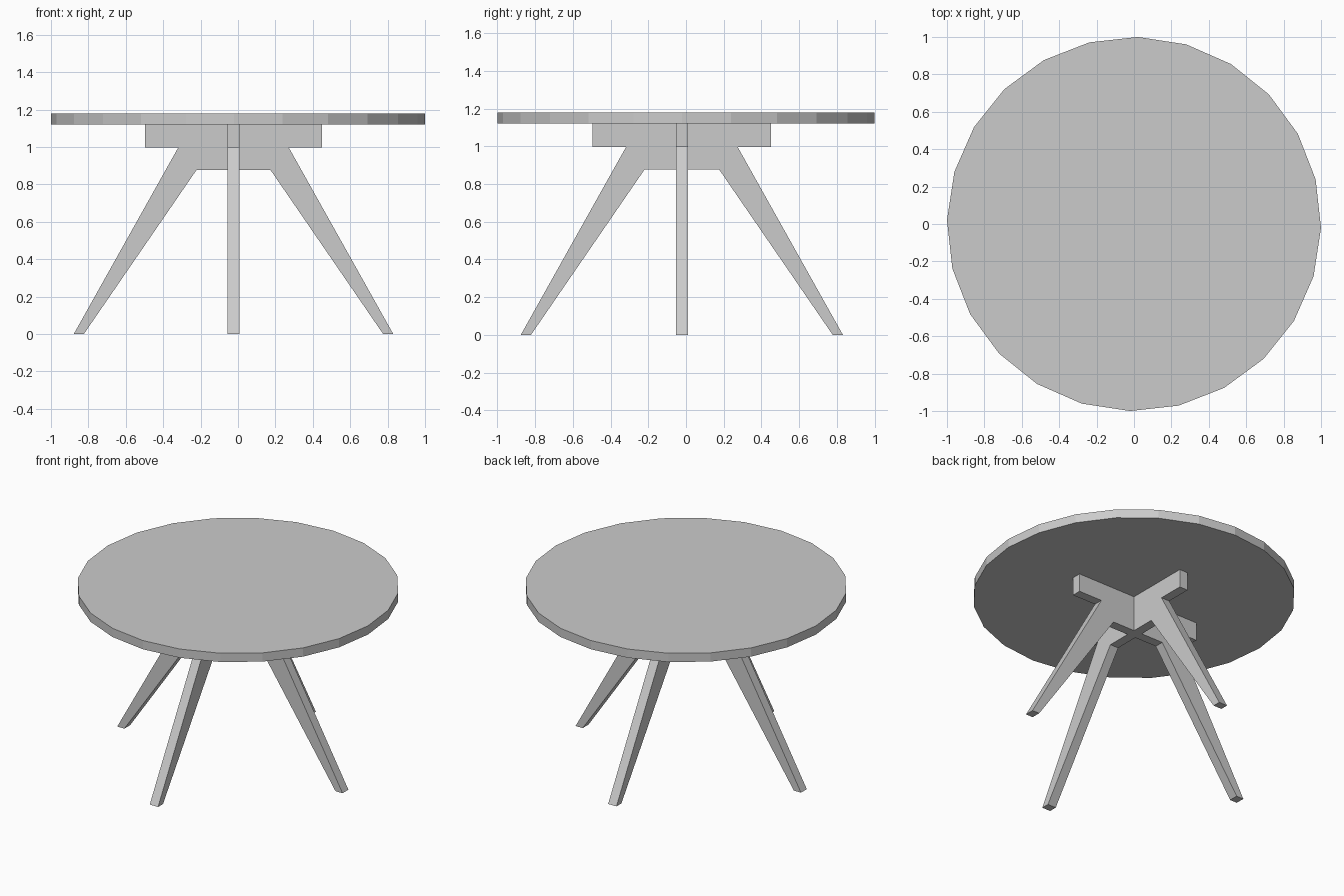
import bpy, bmesh
from math import radians
from mathutils import Vector

if "Cube" in bpy.data.objects:
    bpy.data.objects.remove(bpy.data.objects["Cube"])

TOP_Z, UNDER_Z = 1.18, 1.12
THICK = 0.063
CENTRE = Vector((-0.024, -0.022, 0))

# Half outline of a leg frame (distance from centre, height)
HALF = [(0.197, 0.878), (0.80, 0.0), (0.854, 0.0),
        (0.296, 0.996), (0.473, 0.996), (0.473, UNDER_Z)]


def leg_frame(name, direction, side):
    """Mirror the half outline and extrude it to a flat board."""
    outline = HALF + [(-u, z) for u, z in reversed(HALF)]
    bm = bmesh.new()
    start = CENTRE - side * THICK / 2
    face = bm.faces.new([bm.verts.new(start + direction * u + Vector((0, 0, z)))
                         for u, z in outline])
    ext = bmesh.ops.extrude_face_region(bm, geom=[face])
    moved = [g for g in ext["geom"] if isinstance(g, bmesh.types.BMVert)]
    bmesh.ops.translate(bm, verts=moved, vec=side * THICK)
    bmesh.ops.recalc_face_normals(bm, faces=bm.faces)
    mesh = bpy.data.meshes.new(name)
    bm.to_mesh(mesh)
    bm.free()
    bpy.context.collection.objects.link(bpy.data.objects.new(name, mesh))


# Round table top with 24 flat sides
bpy.ops.mesh.primitive_cylinder_add(
    vertices=24, radius=1.0, depth=TOP_Z - UNDER_Z,
    location=(0, 0, (TOP_Z + UNDER_Z) / 2), rotation=(0, 0, radians(-1.2)))
bpy.context.object.name = "table_top"

# Two crossed leg frames
X, Y = Vector((1, 0, 0)), Vector((0, 1, 0))
leg_frame("leg_frame_left_right", X, Y)
leg_frame("leg_frame_front_back", Y, X)
